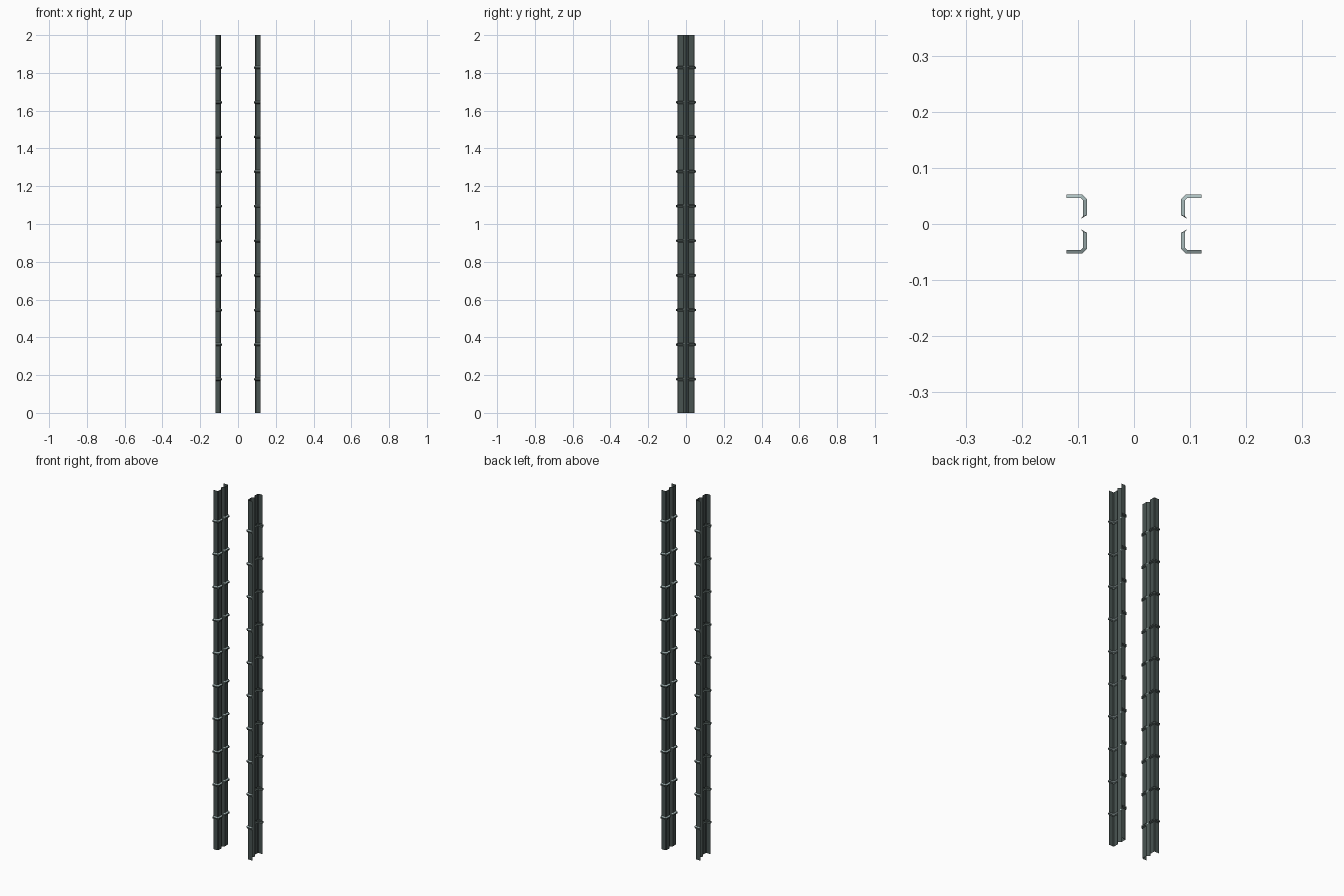
import bpy, bmesh

if "Cube" in bpy.data.objects:
    bpy.data.objects.remove(bpy.data.objects["Cube"])


def material(name, colour):
    m = bpy.data.materials.new(name)
    m.diffuse_color = (*colour, 1)
    m.use_nodes = True
    m.node_tree.nodes["Principled BSDF"].inputs["Base Color"].default_value = m.diffuse_color
    return m


dark = material("dark_grey_green_metal", (0.066, 0.088, 0.083))
light = material("pale_worn_metal", (0.42, 0.53, 0.53))

# Half cross-section of the folded sheet: flange, bevel, web, centre V groove
BASE = [(0.12, 0.046), (0.095, 0.046), (0.091, 0.042), (0.091, 0.014), (0.096, 0.009), (0.105, 0.0)]
# The same points pushed outward on the crest of a rib
CREST = [(0.12, 0.053), (0.093, 0.053), (0.084, 0.044), (0.084, 0.0155), (0.096, 0.009), (0.105, 0.0)]


def full(half):
    return half + [(x, -y) for x, y in reversed(half[:-1])]


# Height levels: plain sheet with ten raised ribs
levels = [(0.0, BASE)]
for i in range(10):
    z = 0.178 + i * 0.1833
    levels += [(z - 0.008, BASE), (z - 0.004, CREST), (z + 0.004, CREST), (z + 0.008, BASE)]
levels.append((2.0, BASE))


def post(name, s):
    bm = bmesh.new()
    rows = [[bm.verts.new((s * x, s * y, z)) for x, y in full(half)] for z, half in levels]
    for a, b in zip(rows, rows[1:]):
        for i in range(len(a) - 1):
            f = bm.faces.new((a[i], a[i + 1], b[i + 1], b[i]))
            f.normal_update()
            # Worn upper slope of each rib
            f.material_index = 1 if f.normal.z > 0.2 else 0
    mesh = bpy.data.meshes.new(name)
    bm.to_mesh(mesh)
    bm.free()
    mesh.materials.append(dark)
    mesh.materials.append(light)
    bpy.context.collection.objects.link(bpy.data.objects.new(name, mesh))


# The two facing posts, one turned half a turn
post("right_post", 1)
post("left_post", -1)
